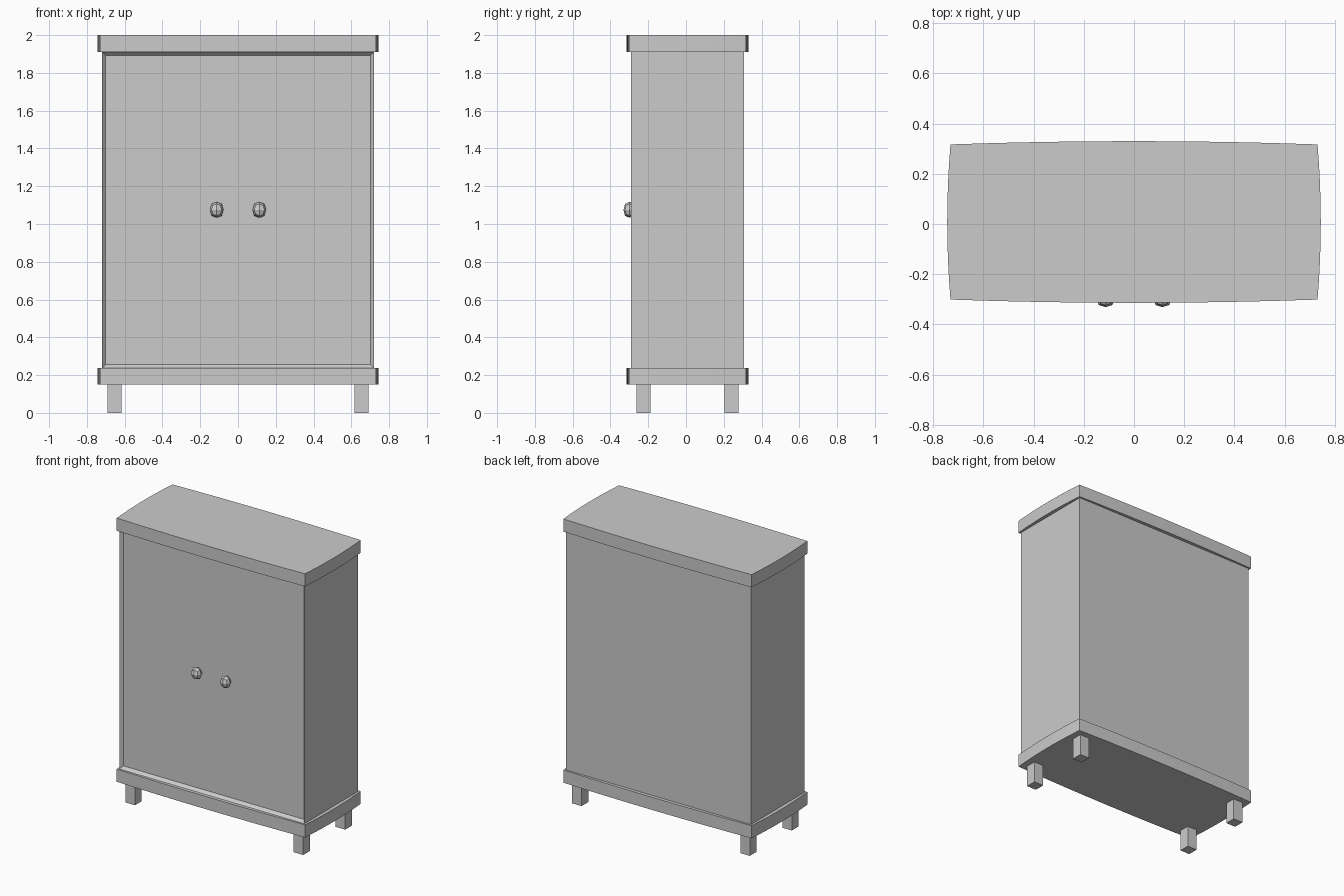
import bpy, bmesh

if "Cube" in bpy.data.objects:
    bpy.data.objects.remove(bpy.data.objects["Cube"])

YC = 0.008   # depth centre of the carcass


def finish(bm, name):
    bmesh.ops.recalc_face_normals(bm, faces=bm.faces)
    me = bpy.data.meshes.new(name)
    bm.to_mesh(me)
    bm.free()
    ob = bpy.data.objects.new(name, me)
    bpy.context.collection.objects.link(ob)
    return ob


def box(bm, lo, hi):
    vs = bmesh.ops.create_cube(bm, size=1)["verts"]
    for v in vs:
        v.co = [(a + b) / 2 + c * (b - a) for a, b, c in zip(lo, hi, v.co)]


def bowed_slab(name, z0, z1, cx=0.731, cy=0.309, bow=0.013, n=8):
    """Rectangular slab whose four edges bulge gently outwards."""
    pts = []
    corners = [(-1, -1), (1, -1), (1, 1), (-1, 1)]
    for (ax, ay), (bx, by) in zip(corners, corners[1:] + corners[:1]):
        nx, ny = (ax + bx) / 2, (ay + by) / 2      # outward direction
        for i in range(n):
            t = i / n
            b = bow * 4 * t * (1 - t)
            pts.append(((ax + (bx - ax) * t) * cx + nx * b,
                        YC + (ay + (by - ay) * t) * cy + ny * b))
    bm = bmesh.new()
    face = bm.faces.new([bm.verts.new((x, y, z0)) for x, y in pts])
    ext = bmesh.ops.extrude_face_region(bm, geom=[face], use_keep_orig=True)["geom"]
    for v in ext:
        if isinstance(v, bmesh.types.BMVert):
            v.co.z = z1
    finish(bm, name)


# Base plinth and top cap
bowed_slab("base_plinth", 0.149, 0.238)
bowed_slab("top_cap", 1.911, 2.0)

# Cabinet body with a recessed door panel in its front
bm = bmesh.new()
box(bm, (-0.719, YC - 0.298, 0.238), (0.719, YC + 0.298, 1.911))
bm.normal_update()
front = min(bm.faces, key=lambda f: f.calc_center_median().y)
bmesh.ops.inset_region(bm, faces=[front], thickness=0.026)
for v in front.verts:
    v.co.y += 0.02
finish(bm, "cabinet_body")

# Four square legs
for sx, side in ((-1, "left"), (1, "right")):
    for sy, end in ((-1, "front"), (1, "back")):
        bm = bmesh.new()
        x, y = sx * 0.653, YC + sy * 0.233
        box(bm, (x - 0.037, y - 0.037, 0), (x + 0.037, y + 0.037, 0.149))
        finish(bm, f"{end}_{side}_leg")

    # Faceted door knob: a cube rounded by one subdivision
    bm = bmesh.new()
    box(bm, (-0.036, -0.032, -0.042), (0.036, 0.032, 0.042))
    knob = finish(bm, f"{side}_door_knob")
    knob.location = (sx * 0.113, -0.299, 1.075)
    sub = knob.modifiers.new("round", 'SUBSURF')
    sub.levels = sub.render_levels = 1
    sub.use_limit_surface = False
